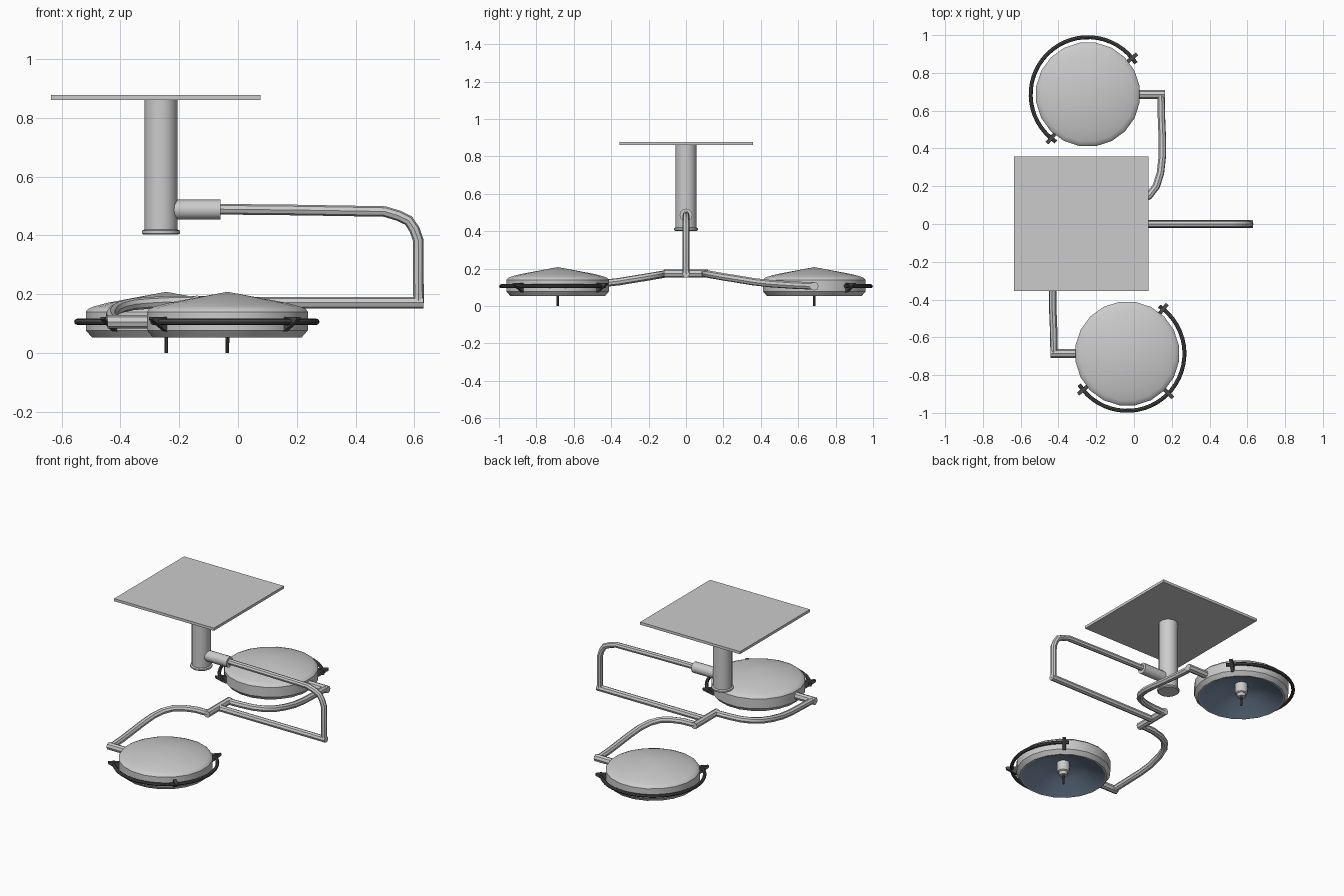
import bpy, bmesh
from math import sin, cos, pi, radians
from mathutils import Vector

if "Cube" in bpy.data.objects:
    bpy.data.objects.remove(bpy.data.objects["Cube"])

CX = -0.14            # the two lamps are a half turn apart about this x
LAMP_R = 0.277


def material(name, col):
    m = bpy.data.materials.new(name)
    m.diffuse_color = (*col, 1)
    m.use_nodes = True
    m.node_tree.nodes["Principled BSDF"].inputs["Base Color"].default_value = m.diffuse_color
    return m


DARK = material("dark_rubber", (0.07, 0.07, 0.07))
BLUE = material("blue_glass", (0.2, 0.28, 0.4))


def finish(ob, mat=None, angle=35):
    bpy.ops.object.select_all(action='DESELECT')
    ob.select_set(True)
    bpy.context.view_layer.objects.active = ob
    if ob.type == 'CURVE':
        bpy.ops.object.convert(target='MESH')
        ob = bpy.context.object
    bpy.ops.object.shade_smooth_by_angle(angle=radians(angle))
    if mat:
        ob.data.materials.clear()
        ob.data.materials.append(mat)
    return ob


def from_bmesh(name, bm, mat=None, angle=35):
    me = bpy.data.meshes.new(name)
    bm.to_mesh(me)
    bm.free()
    ob = bpy.data.objects.new(name, me)
    bpy.context.collection.objects.link(ob)
    return finish(ob, mat, angle)


def lathe(name, profile, n, centre, mat=None):
    """Turn (radius, z) points, listed bottom to top, about a vertical axis."""
    bm = bmesh.new()
    rings = []
    for r, z in profile:
        rings.append([bm.verts.new((centre[0] + r * cos(2 * pi * (j + .5) / n),
                                    centre[1] + r * sin(2 * pi * (j + .5) / n), z))
                      for j in range(n)])
    for a, b in zip(rings, rings[1:]):
        for j in range(n):
            k = (j + 1) % n
            bm.faces.new((a[j], a[k], b[k], b[j]))
    bmesh.ops.remove_doubles(bm, verts=bm.verts, dist=1e-5)
    return from_bmesh(name, bm, mat)


def tube(name, pts, r, mat=None, res=2):
    cu = bpy.data.curves.new(name, 'CURVE')
    cu.dimensions = '3D'
    cu.bevel_depth = r
    cu.bevel_resolution = res
    cu.use_fill_caps = True
    sp = cu.splines.new('POLY')
    sp.points.add(len(pts) - 1)
    for p, co in zip(sp.points, pts):
        p.co = (*co, 1)
    ob = bpy.data.objects.new(name, cu)
    bpy.context.collection.objects.link(ob)
    return finish(ob, mat, 40)


# ceiling plate and column
bpy.ops.mesh.primitive_cube_add(size=1, location=(-0.28, 0.002, 0.869))
plate = bpy.context.object
plate.name = "ceiling_plate"
plate.scale = (0.713, 0.713, 0.017)
lathe("column", [(0, .402), (.059, .402), (.065, .407), (.065, .416), (.056, .42),
                 (.056, .862)], 24, (-0.262, 0))

# main swing arm
tube("arm_socket", [(-0.23, 0, .487), (-0.06, 0, .487)], 0.034, res=4)
tube("swing_arm", [(-0.08, 0, .489), (.2, 0, .486), (.498, 0, .481), (.545, 0, .467),
                   (.58, 0, .45), (.6, 0, .42), (.613, 0, .383), (.614, 0, .17)], 0.018)
tube("lower_arm", [(CX, 0, .171), (.63, 0, .171)], 0.02)
tube("cross_bar", [(CX, -.118, .174), (CX, .118, .174)], 0.022)

# one lamp on each side, the second turned half way round
for s, side in ((1, "back"), (-1, "front")):
    def place(x, y, z):
        return Vector((CX + s * x, s * y, z))

    lx, ly = -0.104, 0.686
    c = place(lx, ly, 0)

    # curved branch and lamp pivot
    branch = [(0, .1, .174), (.09, .104, .174), (.165, .12, .17), (.22, .15, .165),
              (.258, .2, .156), (.28, .27, .145), (.29, .36, .13), (.29, .45, .12),
              (.285, .57, .112), (.283, .69, .107)]
    tube(side + "_branch_arm", [place(*p) for p in branch], 0.02)
    tube(side + "_lamp_pivot", [place(.15, ly, .106), place(.303, ly, .106)], 0.023)

    # lamp housing, glass dish and centre grip
    lathe(side + "_lamp_housing",
          [(.247, .053), (.256, .053), (LAMP_R, .077), (LAMP_R, .14), (.269, .15),
           (.25, .158), (.2, .171), (0, .208)], 20, c)
    lathe(side + "_lamp_glass", [(0, .15), (.13, .11), (.247, .053)], 20, c, BLUE)
    lathe(side + "_lamp_hub", [(0, .056), (.024, .056), (.026, .075), (.034, .08),
                               (.038, .09), (.038, .15)], 16, c)
    lathe(side + "_grip_stem", [(0, 0), (.006, 0), (.007, .06)], 10, c, DARK)

    # handrail around the outer half
    def rim(deg, r, z, off=0):
        a = radians(deg)
        return place(lx + r * cos(a) - off * sin(a), ly + r * sin(a) + off * cos(a), z)

    tube(side + "_handrail", [rim(33 + 203 * i / 30, .303, .106) for i in range(31)],
         0.0105, DARK)

    # triangular rail brackets
    for i, deg in enumerate((39.5, 230) if s > 0 else (39.5, 231, 136)):
        bm = bmesh.new()
        prof = [(.265, .073), (.275, .073), (.337, .113), (.337, .123), (.265, .123)]
        a, b = ([bm.verts.new(rim(deg, r, z, o)) for r, z in prof] for o in (-.01, .01))
        bm.faces.new(a)
        bm.faces.new(b[::-1])
        for j in range(5):
            k = (j + 1) % 5
            bm.faces.new((a[k], a[j], b[j], b[k]))
        bmesh.ops.recalc_face_normals(bm, faces=bm.faces)
        from_bmesh(f"{side}_rail_bracket_{i + 1}", bm, DARK, 20)
